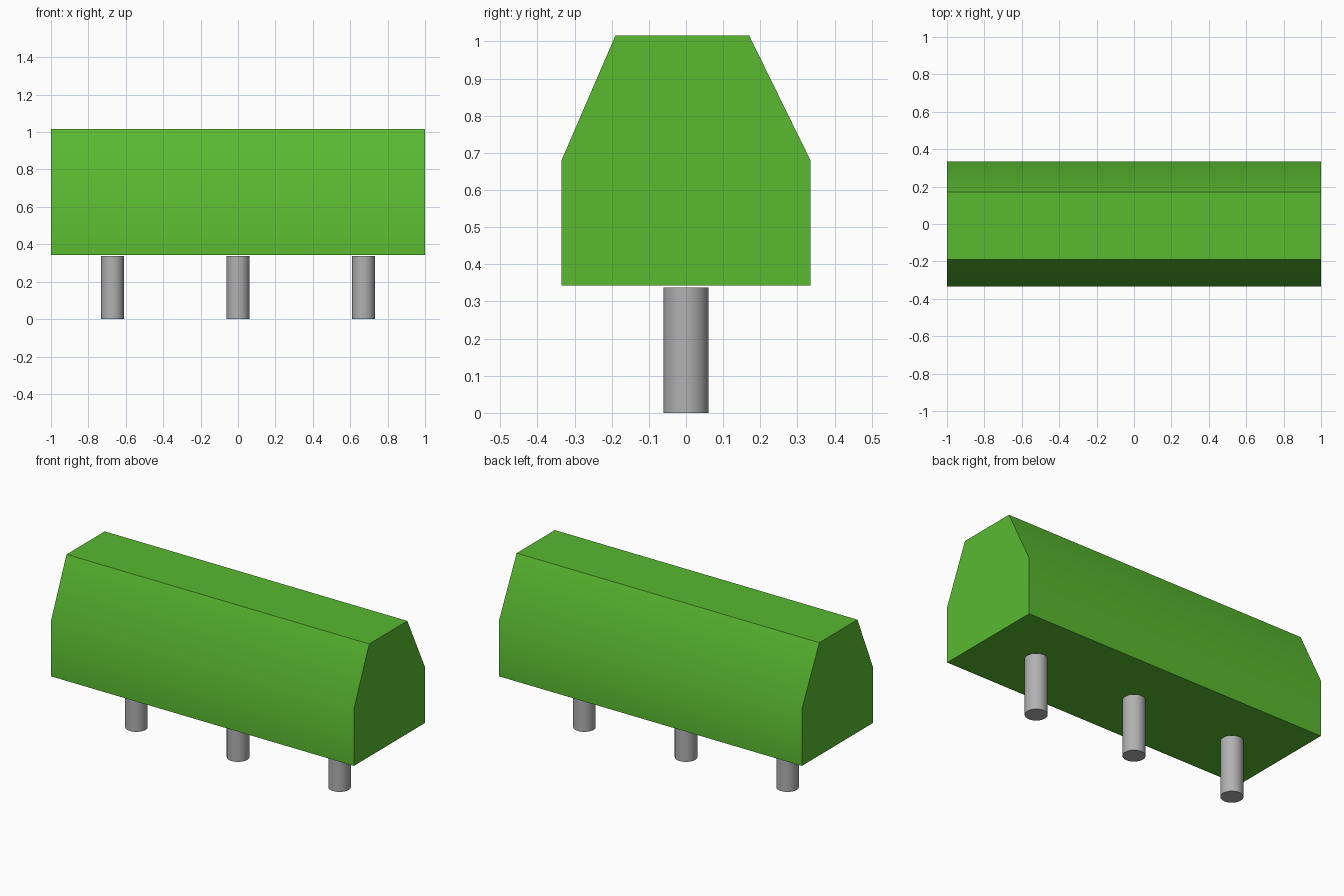
import bpy, bmesh, math

cube = bpy.data.objects.get("Cube")
if cube:
    bpy.data.objects.remove(cube, do_unlink=True)


def make_material(name, colour):
    mat = bpy.data.materials.new(name)
    mat.use_nodes = True
    mat.diffuse_color = colour
    mat.node_tree.nodes["Principled BSDF"].inputs["Base Color"].default_value = colour
    return mat


def smooth(obj, degrees):
    bpy.ops.object.select_all(action="DESELECT")
    obj.select_set(True)
    bpy.context.view_layer.objects.active = obj
    bpy.ops.object.shade_smooth_by_angle(angle=math.radians(degrees))


leaf_green = make_material("leaf green", (0.10, 0.49, 0.03, 1))
trunk_grey = make_material("trunk grey", (0.44, 0.44, 0.44, 1))

# Hedge body: tapered cross-section extruded along x
profile = [(-0.335, 0.343), (0.335, 0.343), (0.335, 0.68),
           (0.17, 1.016), (-0.19, 1.016), (-0.335, 0.68)]
bm = bmesh.new()
end = bm.faces.new([bm.verts.new((-1, y, z)) for y, z in profile])
sweep = bmesh.ops.extrude_face_region(bm, geom=[end])
bmesh.ops.translate(bm, vec=(2, 0, 0),
                    verts=[v for v in sweep["geom"] if isinstance(v, bmesh.types.BMVert)])
bmesh.ops.recalc_face_normals(bm, faces=bm.faces)
mesh = bpy.data.meshes.new("hedge_body")
bm.to_mesh(mesh)
bm.free()
hedge = bpy.data.objects.new("hedge_body", mesh)
bpy.context.collection.objects.link(hedge)
mesh.materials.append(leaf_green)
smooth(hedge, 35)

# Three trunks in a row below the hedge
trunk_height = 0.338
for name, x in (("right_trunk", -0.671), ("middle_trunk", 0), ("left_trunk", 0.671)):
    bpy.ops.mesh.primitive_cylinder_add(vertices=32, radius=0.061, depth=trunk_height,
                                        location=(x, 0, trunk_height / 2))
    trunk = bpy.context.object
    trunk.name = name
    trunk.data.materials.append(trunk_grey)
    smooth(trunk, 35)
